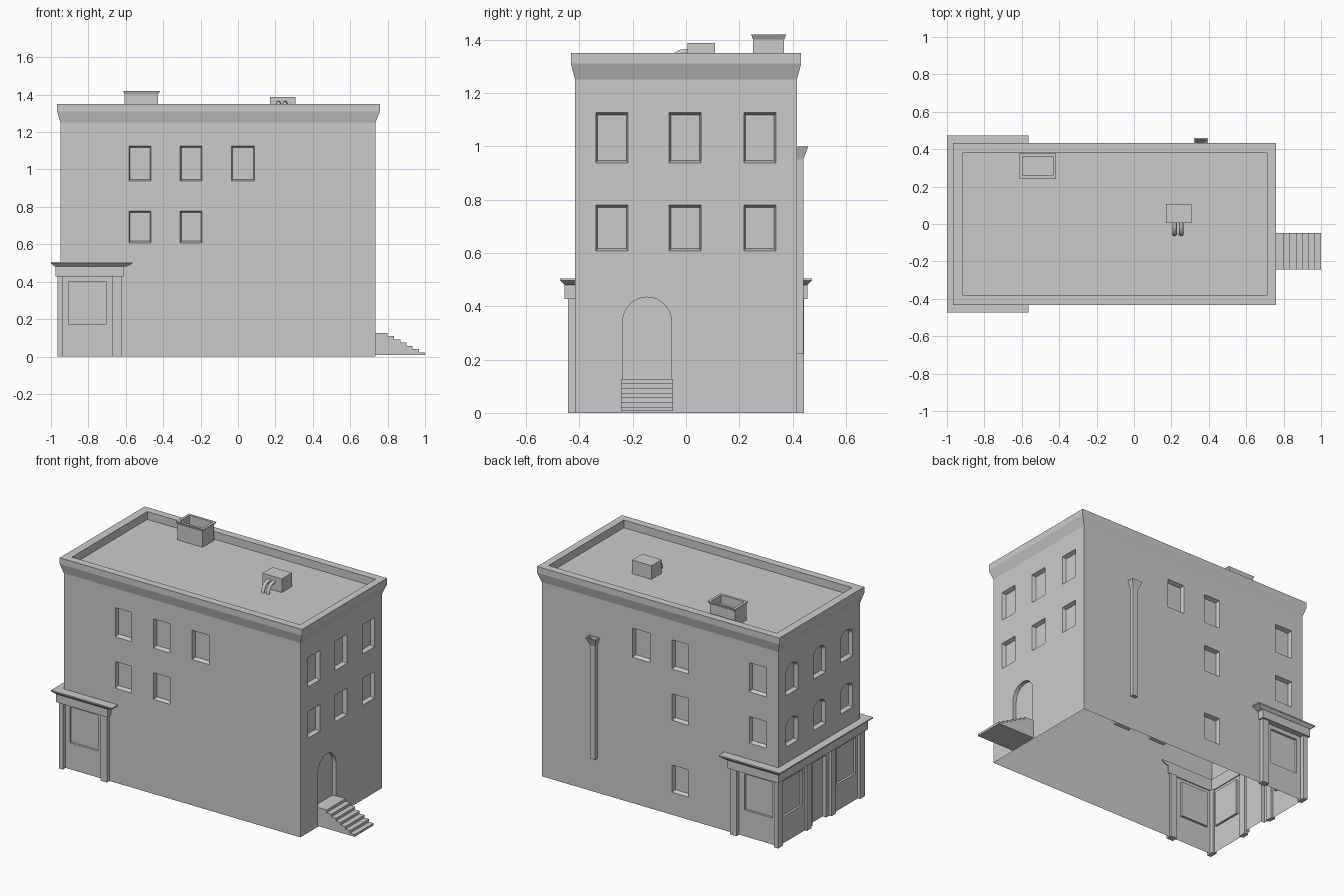
import bpy, bmesh, math

if "Cube" in bpy.data.objects:
    bpy.data.objects.remove(bpy.data.objects["Cube"])

X0, X1, Y = -0.949, 0.735, 0.416      # wall planes


def finish(name, bm):
    bmesh.ops.recalc_face_normals(bm, faces=bm.faces)
    me = bpy.data.meshes.new(name)
    bm.to_mesh(me)
    bm.free()
    ob = bpy.data.objects.new(name, me)
    bpy.context.collection.objects.link(ob)
    return ob


def add_loft(bm, rings, cap=True):
    vs = [[bm.verts.new(p) for p in r] for r in rings]
    n = len(rings[0])
    for a, b in zip(vs, vs[1:]):
        for i in range(n):
            j = (i + 1) % n
            bm.faces.new((a[i], a[j], b[j], b[i]))
    if cap:
        bm.faces.new(vs[0])
        bm.faces.new(vs[-1])


def rect(x0, x1, y0, y1, z):
    return [(x0, y0, z), (x1, y0, z), (x1, y1, z), (x0, y1, z)]


def loft(name, rings):
    bm = bmesh.new()
    add_loft(bm, rings)
    return finish(name, bm)


def box(name, x0, x1, y0, y1, z0, z1):
    return loft(name, [rect(x0, x1, y0, y1, z0), rect(x0, x1, y0, y1, z1)])


def outline(u0, u1, z0, z1, rise=0.0, n=12):
    pts = [(u0, z0), (u1, z0)]
    if rise == 0:
        return pts + [(u1, z1), (u0, z1)]
    c, h = (u0 + u1) / 2, (u1 - u0) / 2
    return pts + [(c + h * math.cos(math.pi * i / n),
                   z1 - rise + rise * math.sin(math.pi * i / n)) for i in range(n + 1)]


WALLS = {
    "front": lambda u, z, o: (u, -Y - o, z),
    "back": lambda u, z, o: (u, Y + o, z),
    "left": lambda u, z, o: (X0 - o, u, z),
    "right": lambda u, z, o: (X1 + o, u, z),
}


def add_cut(bm, wall, pts, depth=0.025, taper=0.1):
    # tapered recess cutter, starting just outside the wall
    uc = (min(p[0] for p in pts) + max(p[0] for p in pts)) / 2
    zc = (min(p[1] for p in pts) + max(p[1] for p in pts)) / 2
    rings = []
    for o in (depth, -depth):
        s = 1 + taper * o / depth
        rings.append([WALLS[wall](uc + (u - uc) * s, zc + (z - zc) * s, o) for u, z in pts])
    add_loft(bm, rings)


# Building shell: walls, flared cornice, parapet and sunken roof
body = loft("building_shell", [
    rect(X0, X1, -Y, Y, 0), rect(X0, X1, -Y, Y, 1.25),
    rect(-0.967, 0.758, -0.432, 0.432, 1.31), rect(-0.967, 0.758, -0.432, 0.432, 1.35),
    rect(-0.914, 0.711, -0.383, 0.383, 1.35), rect(-0.914, 0.711, -0.383, 0.383, 1.30)])

# Window, door and shopfront recesses
HI, MID, LOW = (0.938, 1.126), (0.608, 0.779), (0.145, 0.32)
A, B, C, D = (-0.582, -0.466), (-0.309, -0.193), (-0.035, 0.088), (-0.866, -0.742)
bm = bmesh.new()
for col, row in ((A, HI), (B, HI), (C, HI), (A, MID), (B, MID)):
    add_cut(bm, "front", outline(*col, *row))
for col, row in ((C, HI), (B, HI), (D, HI), (B, MID), (D, MID), (B, LOW)):
    add_cut(bm, "back", outline(*col, *row))
for row in (HI, MID):
    for yc in (-0.278, -0.003, 0.277):
        add_cut(bm, "right", outline(yc - 0.06, yc + 0.06, *row))
        add_cut(bm, "left", outline(yc - 0.06, yc + 0.06, *row, rise=0.04))
add_cut(bm, "right", outline(-0.237, -0.055, 0.127, 0.434, rise=0.091, n=16), 0.025, 0)
for wall in ("front", "back"):
    add_cut(bm, wall, outline(-0.906, -0.707, 0.17, 0.40), 0.014, 0)
for s in (-1, 1):
    a, b = sorted((s * 0.175, s * 0.37))
    add_cut(bm, "left", outline(a, b, 0.17, 0.40), 0.014, 0)
add_cut(bm, "left", outline(-0.07, 0.07, -0.03, 0.40), 0.025, 0)
cutter = finish("recess_cutter", bm)
mod = body.modifiers.new("recesses", "BOOLEAN")
mod.operation = "DIFFERENCE"
mod.object = cutter
bpy.context.view_layer.objects.active = body
bpy.ops.object.modifier_apply(modifier=mod.name)
bpy.data.objects.remove(cutter)

# The shell is open underneath
bm = bmesh.new()
bm.from_mesh(body.data)
under = [f for f in bm.faces if all(abs(v.co.z) < 1e-4 for v in f.verts)]
bmesh.ops.delete(bm, geom=under, context="FACES")
bm.to_mesh(body.data)
bm.free()


# Shopfront frieze and cornice: a U-shaped band around the left end
def band(name, levels):
    bm = bmesh.new()
    rings = []
    for x, y, end, z in levels:
        rings.append([(end, -y, z), (x, -y, z), (x, y, z), (end, y, z),
                      (end, Y - 0.006, z), (X0 + 0.006, Y - 0.006, z),
                      (X0 + 0.006, -Y + 0.006, z), (end, -Y + 0.006, z)])
    add_loft(bm, rings)
    return finish(name, bm)


band("shop_frieze", [(-0.976, 0.455, -0.612, 0.427), (-0.976, 0.455, -0.612, 0.482)])
band("shop_cornice", [(-0.978, 0.456, -0.60, 0.48), (-1.0, 0.473, -0.565, 0.497),
                      (-1.0, 0.473, -0.565, 0.505)])

# Shopfront pilasters
for s, side in ((-1, "front"), (1, "back")):
    for nm, x0, x1, ya, yb in (("corner", -0.965, -0.936, 0.39, 0.443),
                               ("end", -0.67, -0.623, 0.403, 0.443),
                               ("door", -0.965, -0.936, 0.10, 0.146)):
        y0, y1 = sorted((s * ya, s * yb))
        box(f"{nm}_pilaster_{side}", x0, x1, y0, y1, 0, 0.43)

# Entrance stairs: stepped profile extruded across y
prof = [(X1 - 0.005, 0.008), (X1 - 0.005, 0.127)]
xs = [0.80, 0.835, 0.868, 0.901, 0.934, 0.967, 1.0]
for i, x in enumerate(xs):
    z = 0.127 - i * 0.0175
    prof += [(x, z), (x, z - 0.0175 if i < 6 else 0.008)]
loft("entrance_stairs", [[(x, y, z) for x, z in prof] for y in (-0.243, -0.049)])

# Hollow chimney with flared rim
loft("chimney", [
    rect(-0.606, -0.428, 0.252, 0.368, 1.298), rect(-0.606, -0.428, 0.252, 0.368, 1.40),
    rect(-0.614, -0.416, 0.244, 0.376, 1.42), rect(-0.597, -0.433, 0.26, 0.36, 1.42),
    rect(-0.597, -0.433, 0.26, 0.36, 1.36)])

# Roof unit with two bent pipes
box("roof_unit", 0.17, 0.308, 0.005, 0.108, 1.298, 1.388)
for i, x in enumerate((0.217, 0.252)):
    cu = bpy.data.curves.new(f"roof_pipe_{i + 1}", "CURVE")
    cu.dimensions = "3D"
    cu.bevel_depth = 0.012
    cu.bevel_resolution = 1
    sp = cu.splines.new("POLY")
    path = [(0.01, 1.355), (-0.018, 1.353), (-0.038, 1.342), (-0.05, 1.325), (-0.055, 1.298)]
    sp.points.add(len(path) - 1)
    for p, (y, z) in zip(sp.points, path):
        p.co = (x, y, z, 1)
    bpy.context.collection.objects.link(bpy.data.objects.new(cu.name, cu))

# Drainpipe with open funnel on the back wall
loft("drainpipe", [
    rect(0.339, 0.377, 0.412, 0.44, 0.22), rect(0.339, 0.377, 0.412, 0.44, 0.95),
    rect(0.32, 0.396, 0.412, 0.459, 1.0), rect(0.328, 0.388, 0.42, 0.452, 1.0),
    rect(0.343, 0.373, 0.42, 0.436, 0.955)])
